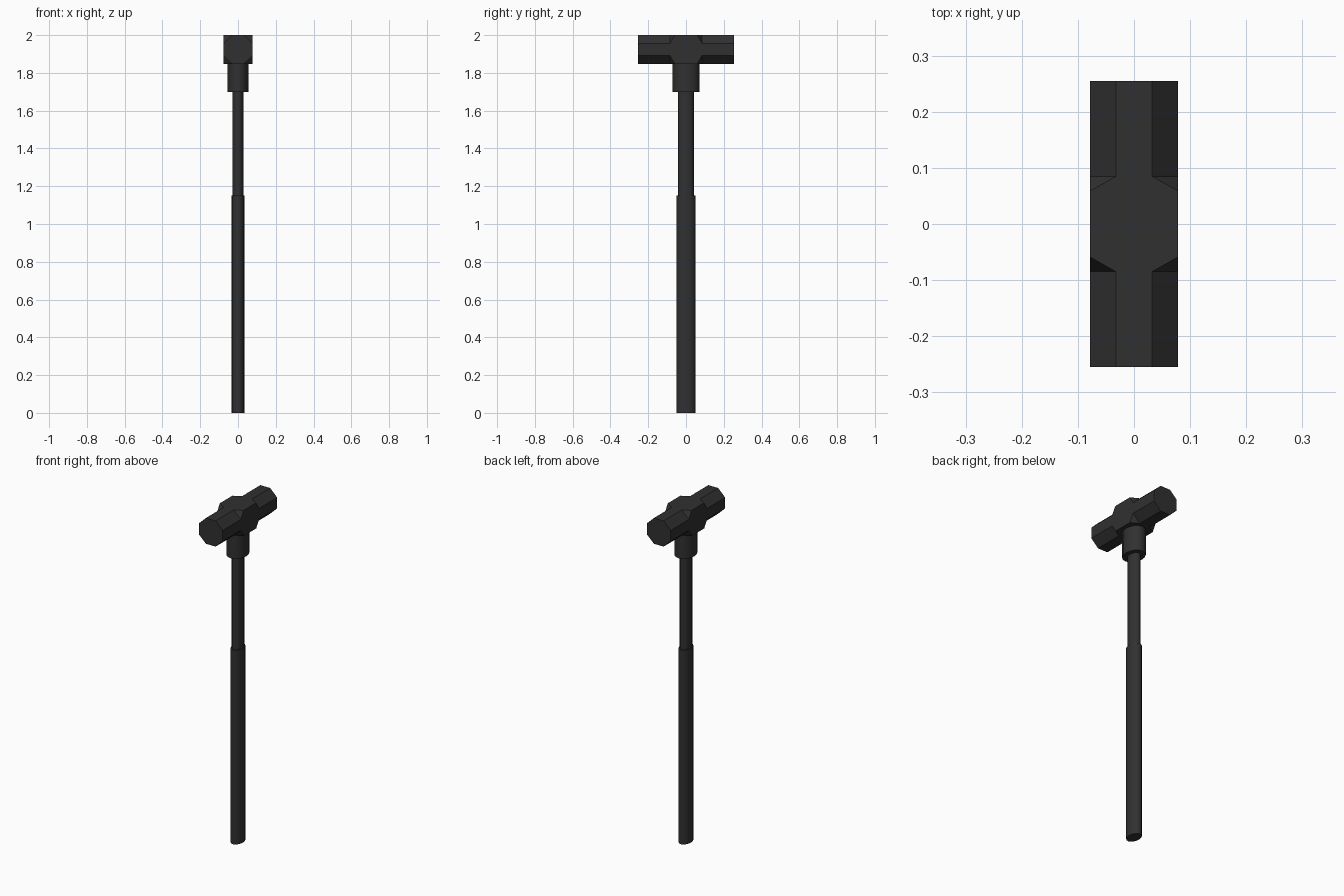
import bpy, bmesh, math

old = bpy.data.objects.get("Cube")
if old:
    bpy.data.objects.remove(old, do_unlink=True)


def make_material(name, value):
    mat = bpy.data.materials.new(name)
    mat.use_nodes = True
    color = (value, value, value, 1)
    mat.diffuse_color = color
    mat.node_tree.nodes["Principled BSDF"].inputs["Base Color"].default_value = color
    return mat


black = make_material("matte black", 0.03)


def finish(name, bm):
    bmesh.ops.recalc_face_normals(bm, faces=bm.faces)
    mesh = bpy.data.meshes.new(name)
    bm.to_mesh(mesh)
    bm.free()
    obj = bpy.data.objects.new(name, mesh)
    bpy.context.collection.objects.link(obj)
    mesh.materials.append(black)
    return obj


def oval_rod(name, rx, ry, z0, z1, sides=16):
    bm = bmesh.new()
    bmesh.ops.create_cone(bm, cap_ends=True, segments=sides,
                          radius1=1, radius2=1, depth=1)
    for v in bm.verts:
        v.co.x *= rx
        v.co.y *= ry
        v.co.z = z0 if v.co.z < 0 else z1
    obj = finish(name, bm)
    bpy.ops.object.select_all(action="DESELECT")
    obj.select_set(True)
    bpy.context.view_layer.objects.active = obj
    bpy.ops.object.shade_smooth_by_angle(angle=math.radians(40))


# Handle: thick grip, slimmer shaft and the collar below the head
oval_rod("grip", 0.034, 0.05, 0, 1.15)
oval_rod("shaft", 0.029, 0.042, 1.15, 1.70)
oval_rod("collar", 0.055, 0.071, 1.70, 1.85)

# Head: octagonal arms around a square block with clipped corners
W, H, MID = 0.078, 0.076, 1.924
FLAT_X, FLAT_Z = 0.032, 0.032
END, ARM, CORNER = 0.255, 0.085, 0.059
QUADRANTS = [(1, 1), (-1, 1), (-1, -1), (1, -1)]

bm = bmesh.new()


def octagon(y):
    ring = []
    for sx, sz in QUADRANTS:
        pair = [bm.verts.new((sx * W, y, MID + sz * FLAT_Z)),
                bm.verts.new((sx * FLAT_X, y, MID + sz * H))]
        ring += pair if sx * sz > 0 else pair[::-1]
    return ring


inner, corners = {}, {}
for s in (-1, 1):
    outer, inner[s] = octagon(s * END), octagon(s * ARM)
    corners[s] = [bm.verts.new((sx * W, s * CORNER, MID + sz * H))
                  for sx, sz in QUADRANTS]
    bm.faces.new(outer)
    for i in range(8):
        j = (i + 1) % 8
        bm.faces.new((outer[i], outer[j], inner[s][j], inner[s][i]))
    for q in range(4):
        bm.faces.new((inner[s][2 * q], inner[s][2 * q + 1], corners[s][q]))

# Flat eight-sided faces of the middle block
for q in range(4):
    n = (q + 1) % 4
    a, b = 2 * q + 1, 2 * n
    bm.faces.new((corners[-1][q], inner[-1][a], inner[-1][b], corners[-1][n],
                  corners[1][n], inner[1][b], inner[1][a], corners[1][q]))
finish("hammer_head", bm)
